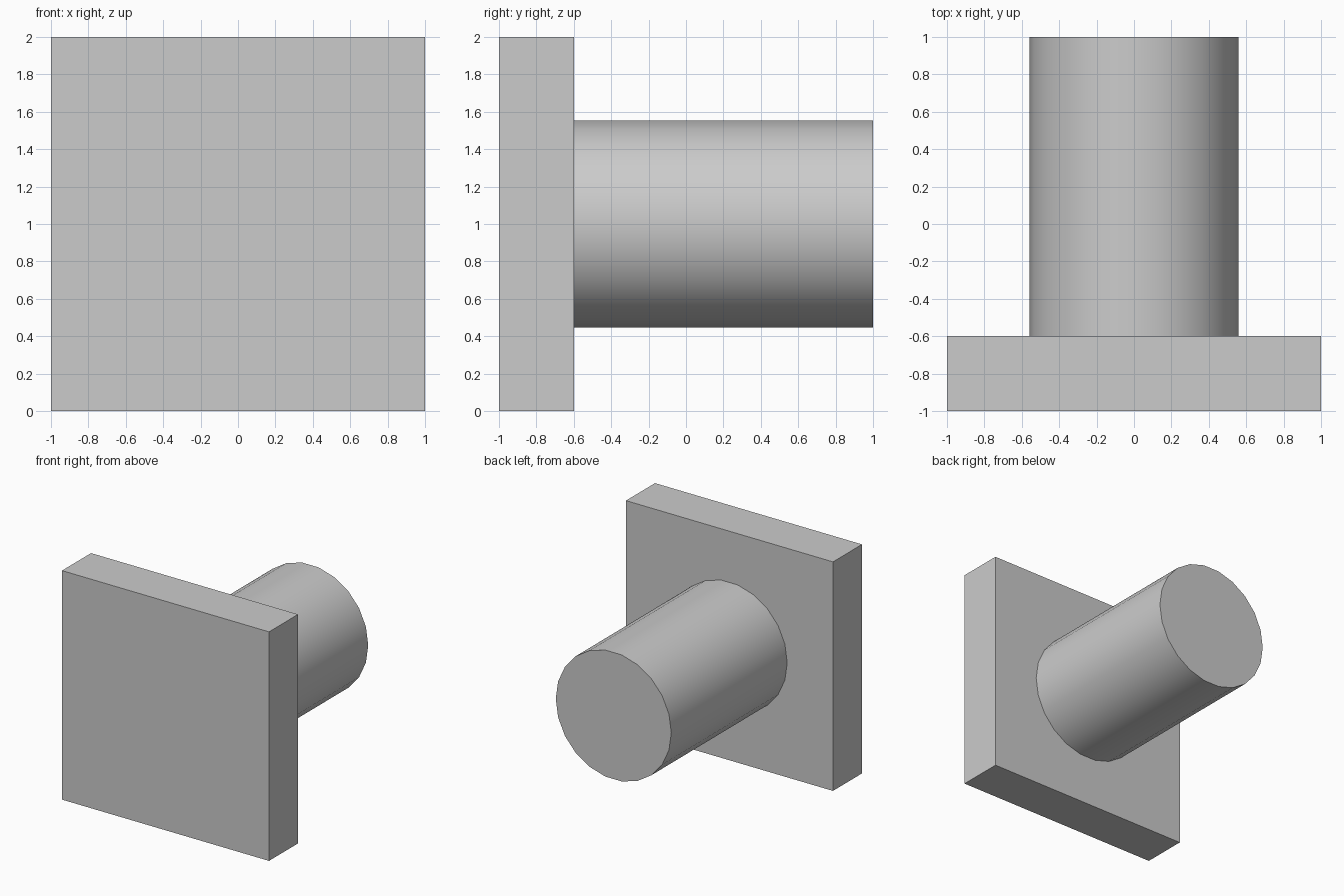
import bpy
import math

cube = bpy.data.objects.get("Cube")
if cube:
    bpy.data.objects.remove(cube, do_unlink=True)

# Single plain grey material
grey = bpy.data.materials.new("light_grey")
grey.use_nodes = True
colour = (0.6, 0.6, 0.6, 1)
grey.diffuse_color = colour
grey.node_tree.nodes["Principled BSDF"].inputs["Base Color"].default_value = colour


def finish(name):
    obj = bpy.context.object
    obj.name = name
    obj.data.materials.append(grey)
    bpy.ops.object.transform_apply(location=False, rotation=True, scale=True)
    return obj


# Square front plate
bpy.ops.mesh.primitive_cube_add(size=2, location=(0, -0.8, 1))
bpy.context.object.scale = (1, 0.2, 1)
finish("front_plate")

# Round post behind the plate, with vertices at its left and right extremes
sides = 22
bpy.ops.mesh.primitive_cylinder_add(
    vertices=sides, radius=0.558, depth=1.6, location=(0, 0.2, 1),
    rotation=(math.pi / 2, math.pi / 2, 0))
finish("round_post")
bpy.ops.object.shade_smooth_by_angle(angle=math.radians(30))
